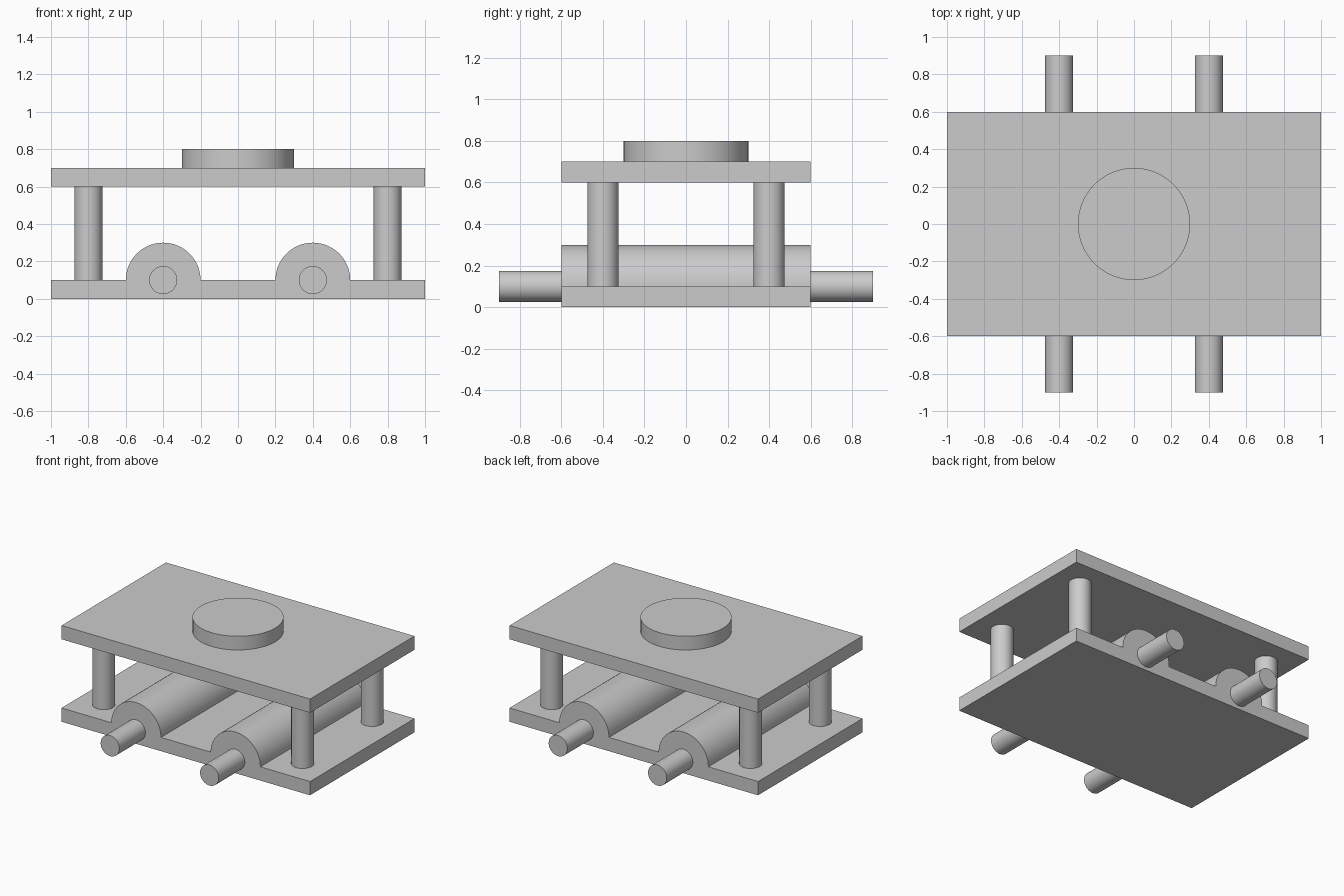
import bpy, bmesh, math
from mathutils import Matrix, Vector

cube = bpy.data.objects.get("Cube")
if cube:
    bpy.data.objects.remove(cube, do_unlink=True)

GREY = (0.6, 0.6, 0.6, 1.0)
metal = bpy.data.materials.new("light_grey")
metal.use_nodes = True
metal.diffuse_color = GREY
metal.node_tree.nodes["Principled BSDF"].inputs["Base Color"].default_value = GREY


def add_part(name, bm, smooth=True):
    bmesh.ops.recalc_face_normals(bm, faces=bm.faces)
    mesh = bpy.data.meshes.new(name)
    bm.to_mesh(mesh)
    bm.free()
    mesh.materials.append(metal)
    part = bpy.data.objects.new(name, mesh)
    bpy.context.collection.objects.link(part)
    if smooth:
        bpy.ops.object.select_all(action="DESELECT")
        part.select_set(True)
        bpy.context.view_layer.objects.active = part
        bpy.ops.object.shade_smooth_by_angle(angle=math.radians(30))
    return part


def cylinder(name, radius, length, centre, along_y=False):
    bm = bmesh.new()
    turn = Matrix.Rotation(math.pi / 2, 4, "X") if along_y else Matrix()
    bmesh.ops.create_cone(bm, cap_ends=True, segments=64, radius1=radius, radius2=radius,
                          depth=length, matrix=Matrix.Translation(centre) @ turn)
    return add_part(name, bm)


def extrude_profile(name, points, depth):
    """Extrude an x-z outline along y, centred on the origin."""
    bm = bmesh.new()
    face = bm.faces.new([bm.verts.new((x, -depth / 2, z)) for x, z in points])
    new = bmesh.ops.extrude_face_region(bm, geom=[face])["geom"]
    bmesh.ops.translate(bm, vec=Vector((0, depth, 0)),
                        verts=[v for v in new if isinstance(v, bmesh.types.BMVert)])
    return add_part(name, bm)


LENGTH, WIDTH, THICK = 2.0, 1.2, 0.1
TOP_Z = 0.6
HOUSING_X, HOUSING_R = 0.4, 0.2
ROD_R = 0.075
half = LENGTH / 2

# Base plate with two half-round shaft housings in one outline
outline = [(-half, 0), (half, 0), (half, THICK)]
for x in (HOUSING_X, -HOUSING_X):
    for i in range(33):
        a = math.pi * i / 32
        outline.append((x + HOUSING_R * math.cos(a), THICK + HOUSING_R * math.sin(a)))
outline.append((-half, THICK))
extrude_profile("base_plate", outline, WIDTH)

# Upper plate and its round boss
extrude_profile("top_plate", [(-half, TOP_Z), (half, TOP_Z),
                              (half, TOP_Z + THICK), (-half, TOP_Z + THICK)], WIDTH)
cylinder("top_disc", 0.3, THICK, (0, 0, TOP_Z + THICK * 1.5))

# Shafts and corner posts
for side, sx in (("left", 1), ("right", -1)):
    cylinder(f"{side}_shaft", ROD_R, 1.8, (sx * HOUSING_X, 0, THICK), along_y=True)
    for end, sy in (("front", -1), ("back", 1)):
        cylinder(f"{end}_{side}_post", ROD_R, TOP_Z - THICK,
                 (sx * 0.8, sy * 0.4, (TOP_Z + THICK) / 2))
